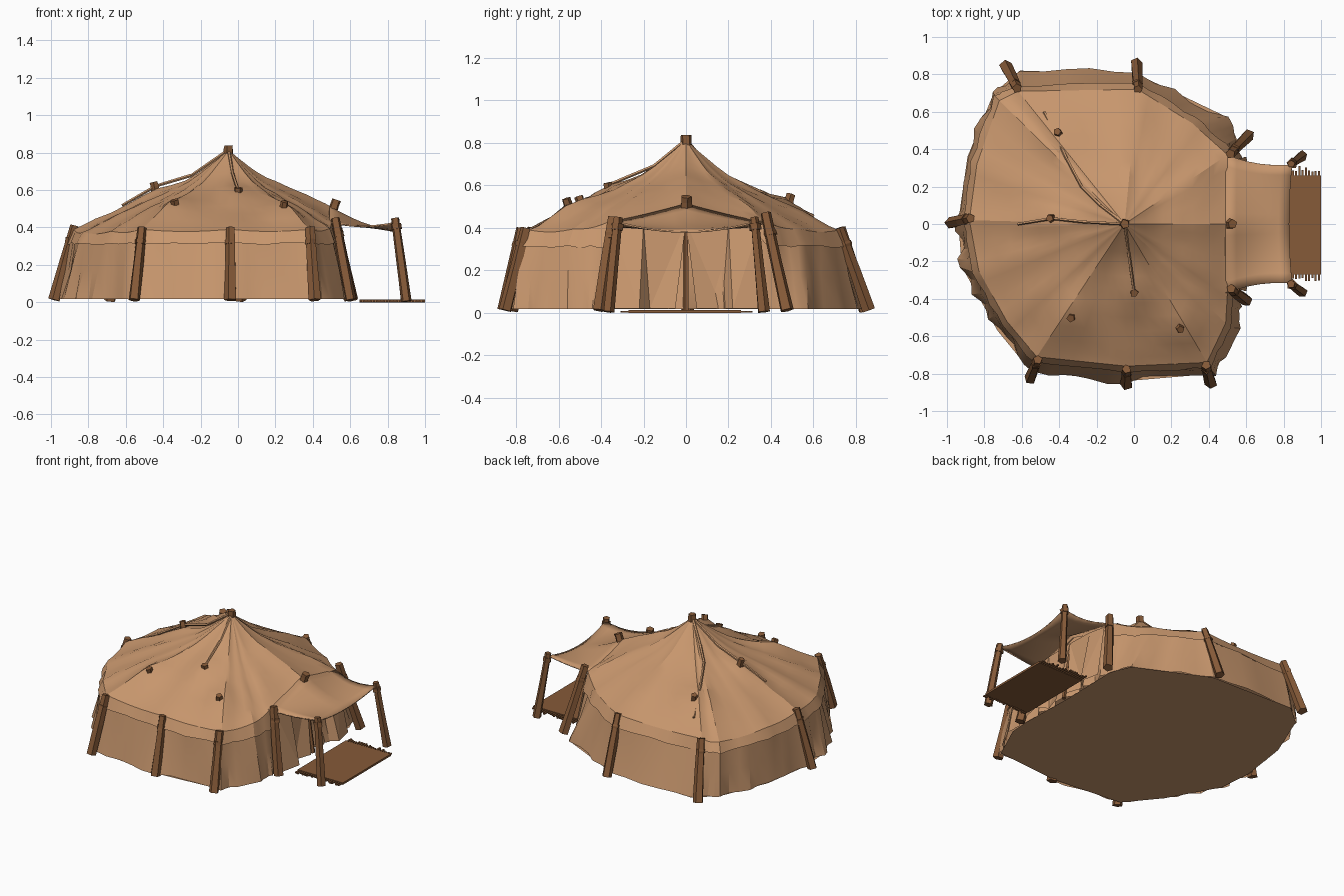
import bpy, bmesh, math, random
from mathutils import Vector

if "Cube" in bpy.data.objects:
    bpy.data.objects.remove(bpy.data.objects["Cube"])

random.seed(4)


def material(name, rgb):
    m = bpy.data.materials.new(name)
    m.diffuse_color = (*rgb, 1)
    m.use_nodes = True
    m.node_tree.nodes["Principled BSDF"].inputs["Base Color"].default_value = m.diffuse_color
    return m


CANVAS = material("tan canvas", (0.58, 0.31, 0.155))
WOOD = material("brown wood", (0.24, 0.103, 0.04))


def add_mesh(name, verts, faces, mat, smooth=False, thick=0):
    me = bpy.data.meshes.new(name)
    me.from_pydata([tuple(v) for v in verts], [], faces)
    me.materials.append(mat)
    ob = bpy.data.objects.new(name, me)
    bpy.context.collection.objects.link(ob)
    if thick:
        s = ob.modifiers.new("thickness", 'SOLIDIFY')
        s.thickness = thick
    if smooth:
        bpy.ops.object.select_all(action='DESELECT')
        ob.select_set(True)
        bpy.context.view_layer.objects.active = ob
        bpy.ops.object.shade_smooth_by_angle(angle=math.radians(25))
    return ob


def loft(name, rings, mat, closed=True, smooth=True, thick=0):
    n = len(rings[0])
    verts = [v for r in rings for v in r]
    faces = []
    for k in range(len(rings) - 1):
        for i in range(n if closed else n - 1):
            j = (i + 1) % n
            faces.append((k * n + i, (k + 1) * n + i, (k + 1) * n + j, k * n + j))
    return add_mesh(name, verts, faces, mat, smooth, thick)


def beam(name, a, b, ra, rb, sides=5, mat=WOOD):
    """Tapered, slightly irregular pole from a to b."""
    a, b = Vector(a), Vector(b)
    q = (b - a).to_track_quat('Z', 'Y')
    verts = []
    for f in (0, 0.5, 1):
        r = ra + (rb - ra) * f
        for s in range(sides):
            w = math.tau * s / sides
            k = r * random.uniform(0.88, 1.1)
            verts.append(a.lerp(b, f) + q @ Vector((k * math.cos(w), k * math.sin(w), 0)))
    faces = [tuple(range(sides))[::-1], tuple(range(2 * sides, 3 * sides))]
    for k in range(2):
        for s in range(sides):
            t = (s + 1) % sides
            faces.append((k * sides + s, k * sides + t, (k + 1) * sides + t, (k + 1) * sides + s))
    return add_mesh(name, verts, faces, mat)


# outline, counter-clockwise from the door: eave x, y, z, then wall foot x, y
KEYS = [(.50, 0, .51, .55, 0), (.50, .37, .43, .56, .43), (.31, .54, .395, .50, .57),
        (.02, .72, .39, .02, .80), (-.62, .71, .39, -.61, .82), (-.72, .66, .375, -.75, .70),
        (-.84, .32, .375, -.89, .36), (-.88, .02, .39, -.94, .01), (-.83, -.25, .375, -.92, -.23),
        (-.68, -.52, .38, -.73, -.57), (-.52, -.71, .39, -.55, -.79), (-.04, -.76, .39, -.04, -.84),
        (.39, -.74, .39, .43, -.80), (.49, -.53, .395, .55, -.54), (.50, -.36, .43, .56, -.40)]
SUB = 5
PEAK = Vector((-.05, 0, .815))
PEGS = [(-.44, .03, .625), (-.40, .48, .54), (0, -.36, .595), (-.33, -.49, .53), (.24, -.55, .52)]

eave, foot = [], []
for i, a in enumerate(KEYS):
    b = KEYS[(i + 1) % len(KEYS)]
    for s in range(SUB):
        f = s / SUB
        c = [p + (q - p) * f for p, q in zip(a, b)]
        sag = 0.012 * math.sin(math.pi * f)
        eave.append(Vector((c[0], c[1], c[2] - sag)))
        foot.append(Vector((c[3], c[4], .018)))
N = len(eave)


def is_door(p):
    return p.x > .48 and abs(p.y) < .33


# roof: steep at the peak, flatter outwards, raised at each peg
FALL = [(.02, .97), (.07, .89), (.13, .805), (.2, .705), (.28, .605), (.37, .52), (.46, .445),
        (.56, .37), (.66, .295), (.76, .21), (.86, .125), (.94, .05), (1, 0)]
roof = []
for t, f in FALL:
    ring = []
    for e in eave:
        p = PEAK.lerp(e, t)
        p.z = e.z + (PEAK.z - e.z) * f
        for g in PEGS:
            d2 = (p.x - g[0]) ** 2 + (p.y - g[1]) ** 2
            p.z += .035 * math.exp(-d2 / .010)
        if .3 < t < 1:
            p.z += random.uniform(-.004, .004)
        ring.append(p)
    roof.append(ring)

# valance hanging from the eave
hem, wall_top = [], []
for e in eave:
    out = Vector((e.x + .05, e.y, 0)).normalized()
    if is_door(e):
        h = e + out * .006 - Vector((0, 0, .03))
    else:
        h = e + out * random.uniform(.028, .042)
        h.z = .312 + random.uniform(-.006, .006)
    hem.append(h)
    wall_top.append(h - out * .014 + Vector((0, 0, .01)))
loft("roof_canvas", roof + [hem], CANVAS)

# wall cloth with loose folds at the foot
wall_mid, wall_foot = [], []
for i, (w, p) in enumerate(zip(wall_top, foot)):
    out = Vector((p.x + .05, p.y, 0)).normalized()
    fold = random.uniform(-.022, .028)
    if is_door(p):
        fold = -.03 if i % 2 else .03
    q = p + out * fold
    wall_foot.append(q)
    wall_mid.append(w.lerp(q, .5) + out * random.uniform(-.008, .008))
loft("wall_canvas", [wall_top, wall_mid, wall_foot], CANVAS)
add_mesh("floor_sheet", foot, [tuple(range(N))[::-1]], CANVAS)

# awning over the door, sagging in the middle
rings = []
for k in range(7):
    u = k / 6
    ring = []
    for j in range(13):
        v = j / 6 - 1
        half = .37 + (.315 - .37) * u - .02 * math.sin(math.pi * u)
        inner = .43 + .085 * (1 - abs(v)) ** 1.2
        outer = .43 - .045 * (1 - v * v)
        z = inner + (outer - inner) * u - .02 * math.sin(math.pi * u)
        ring.append(Vector((.49 + .355 * u - .015 * u * (1 - v * v), v * half, z)))
    rings.append(ring)
loft("awning", rings, CANVAS, closed=False, thick=.008)

# door flaps gathered at the top and pulled to each side
for s, side in ((1, "back"), (-1, "front")):
    v = [(.53, 0, .43), (.535, s * .2, .42), (.53, s * .34, .40), (.60, s * .05, .02),
         (.56, s * .17, .02), (.63, s * .22, .02), (.60, s * .36, .02)]
    f = [(0, 3, 4), (0, 4, 1), (1, 4, 5), (1, 5, 2), (2, 5, 6)]
    add_mesh("door_flap_" + side, v, f if s > 0 else [g[::-1] for g in f], CANVAS)
beam("door_pole", (.58, 0, .01), (.52, 0, .42), .014, .012)

# leaning wall posts: foot x, y, then top x, y, z
POSTS = [(-.685, .845, -.625, .725, .40), (.01, .86, .02, .72, .40), (.61, .475, .515, .375, .47),
         (.60, -.41, .52, -.345, .45), (.41, -.85, .385, -.755, .40), (-.04, -.855, -.04, -.775, .40),
         (-.555, -.825, -.515, -.725, .40), (-.98, .005, -.875, .03, .41)]
for i, (x, y, tx, ty, tz) in enumerate(POSTS):
    a, b = Vector((x, y, .012)), Vector((tx, ty, tz))
    beam(f"wall_post_{i + 1}", a, b, .034, .025)
    beam(f"post_lashing_{i + 1}", a.lerp(b, .77), a.lerp(b, .83), .031, .030)

# awning posts
for s, side in ((1, "back"), (-1, "front")):
    beam("awning_post_" + side, (.90, s * .365, .005), (.84, s * .32, .45), .029, .022)
    beam("awning_lashing_" + side, (.848, s * .326, .39), (.844, s * .322, .42), .029, .029)

# pegs poking through the roof
for i, (x, y, z) in enumerate(PEGS + [(.51, 0, .53), (-.05, 0, .82)]):
    p, tilt = Vector((x, y, z)), Vector((x + .05, y, 0)) * .03
    r = .024 if i < 5 else .028
    beam(f"roof_peg_{i + 1}", p - Vector((0, 0, .03)), p + tilt + Vector((0, 0, .018)), r, r * .9)

# canvas ridge folds running down from the peak
ROPES = [[(-.05, 0, .815), (-.25, .01, .678), (-.44, .03, .622), (-.62, 0, .518)],
         [(-.05, 0, .815), (-.18, .10, .696), (-.28, .2, .638), (-.36, .35, .572), (-.48, .6, .456)],
         [(-.05, 0, .815), (-.03, -.15, .692), (0, -.36, .604)]]
for i, pts in enumerate(ROPES):
    for k in range(len(pts) - 1):
        beam(f"ridge_fold_{i + 1}_{k + 1}", pts[k], pts[k + 1], .009, .008, 5, CANVAS)

# rug with frayed ends
bm = bmesh.new()


def slab(x0, x1, y0, y1, z0, z1):
    v = [bm.verts.new((x, y, z)) for z in (z0, z1) for x, y in ((x0, y0), (x1, y0), (x1, y1), (x0, y1))]
    for f in ((3, 2, 1, 0), (4, 5, 6, 7), (0, 1, 5, 4), (1, 2, 6, 5), (2, 3, 7, 6), (3, 0, 4, 7)):
        bm.faces.new([v[i] for i in f])


slab(.65, 1, -.27, .26, 0, .014)
for k in range(20):
    x = .652 + k * .0174
    slab(x, x + .011, .26, .275 + random.uniform(.005, .04), .002, .010)
    slab(x, x + .011, -.28 - random.uniform(.005, .03), -.27, .002, .010)
rug = bpy.data.meshes.new("rug")
bm.to_mesh(rug)
bm.free()
rug.materials.append(WOOD)
bpy.context.collection.objects.link(bpy.data.objects.new("rug", rug))
